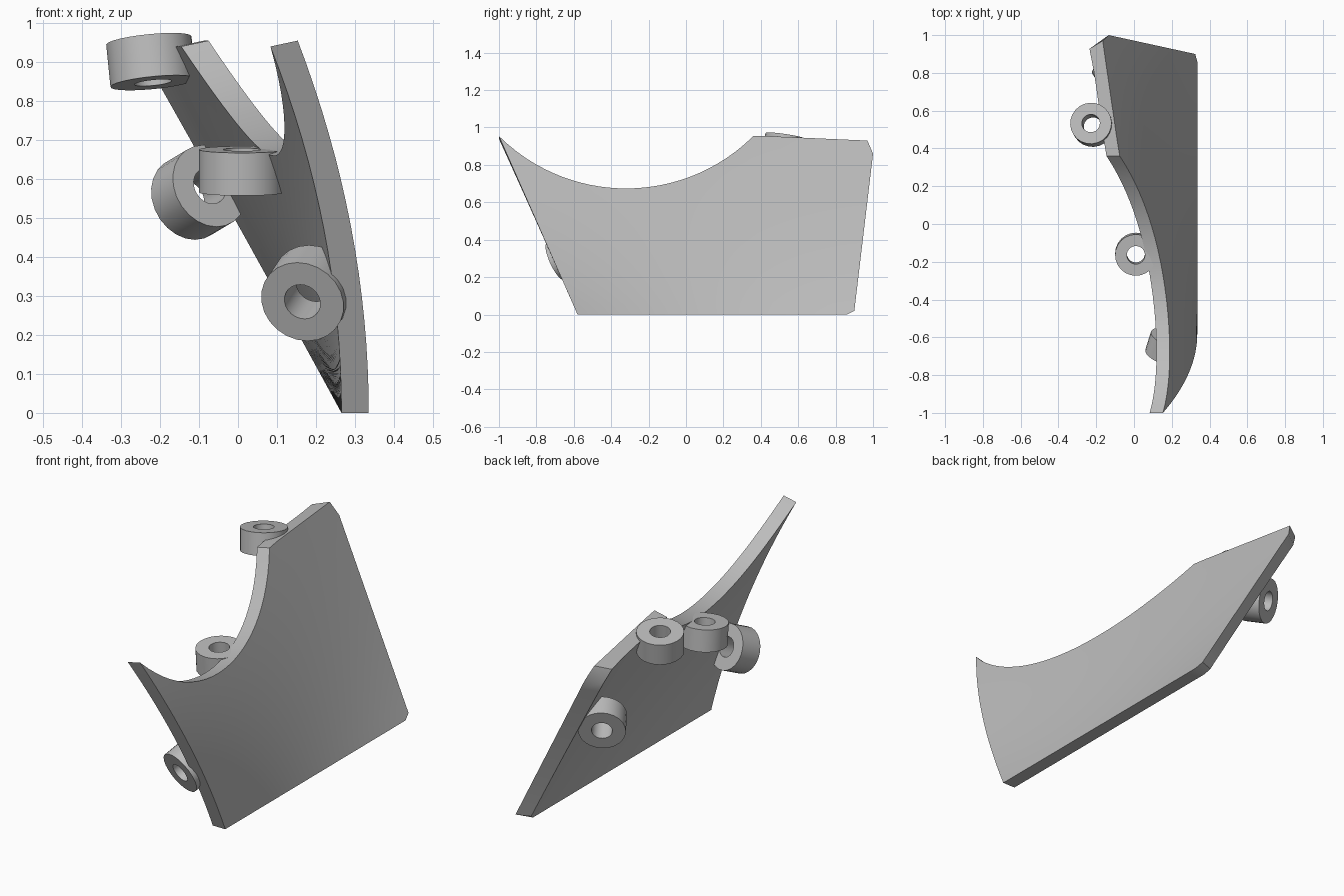
import bpy, bmesh, math
from mathutils import Vector

cube = bpy.data.objects.get("Cube")
if cube:
    bpy.data.objects.remove(cube, do_unlink=True)

grey = bpy.data.materials.new("plain grey")
grey.use_nodes = True
GREY = (0.5, 0.5, 0.5, 1)
grey.diffuse_color = GREY
grey.node_tree.nodes["Principled BSDF"].inputs["Base Color"].default_value = GREY


def finish(bm, name):
    bmesh.ops.recalc_face_normals(bm, faces=bm.faces)
    mesh = bpy.data.meshes.new(name)
    bm.to_mesh(mesh)
    bm.free()
    mesh.materials.append(grey)
    obj = bpy.data.objects.new(name, mesh)
    bpy.context.collection.objects.link(obj)
    bpy.ops.object.select_all(action="DESELECT")
    obj.select_set(True)
    bpy.context.view_layer.objects.active = obj
    bpy.ops.object.shade_smooth_by_angle(angle=math.radians(30))
    return obj


def skin_x(y, z):
    """Outer skin: curved front edge blending to a straight back edge."""
    front_y, back_y = -0.58 - 0.44 * z, 0.9 + 0.115 * z
    t = (y - front_y) / (back_y - front_y)
    return (1 - t) * (0.335 - 0.2 * z * z) + t * (0.335 - 0.545 * z)


# Curved panel: columns run from the bottom edge to the scooped rim
def rim_z(y):
    return 1.64 - math.sqrt(0.966 ** 2 - (y + 0.32) ** 2)


ARC, FLAT, ROWS = 28, 8, 16
tops = [(-1 + 1.36 * i / ARC, rim_z(-1 + 1.36 * i / ARC)) for i in range(ARC + 1)]
tops += [(0.36 + 0.61 * i / FLAT, 0.957 - 0.027 * i / FLAT) for i in range(1, FLAT + 1)]
columns = [((-0.58 + 1.44 * (y + 1) / 1.97, 0.0), (y, z)) for y, z in tops]
columns.append(((0.9, 0.02), (1.0, 0.86)))   # clipped back corners

bm = bmesh.new()
outer, inner = [], []
for low, high in columns:
    out_col, in_col = [], []
    for r in range(ROWS + 1):
        v = r / ROWS
        y = low[0] + (high[0] - low[0]) * v
        z = low[1] + (high[1] - low[1]) * v
        x = skin_x(y, z)
        back_slope = 0.05 * max(0, (y - 0.8) / 0.2)
        out_col.append(bm.verts.new((x, y, z)))
        in_col.append(bm.verts.new((x - 0.07, y - back_slope, z - 0.015 * v * v)))
    outer.append(out_col)
    inner.append(in_col)

last = len(columns) - 1
for c in range(last):
    for r in range(ROWS):
        for skin in (outer, inner):
            bm.faces.new((skin[c][r], skin[c + 1][r], skin[c + 1][r + 1], skin[c][r + 1]))
    for r in (0, ROWS):
        bm.faces.new((outer[c][r], outer[c + 1][r], inner[c + 1][r], inner[c][r]))
for c in (0, last):
    for r in range(ROWS):
        bm.faces.new((outer[c][r], outer[c][r + 1], inner[c][r + 1], inner[c][r]))
finish(bm, "curved_panel")


# Mounting rings on the inner side
def ring(name, centre, axis, length=0.11, radius=0.11, hole=0.048, sides=24):
    bm = bmesh.new()
    profile = [(radius, -1), (radius, 1), (hole, 1), (hole, -1)]
    turn = Vector(axis).to_track_quat("Z", "Y")
    loops = []
    for i in range(sides):
        a = math.tau * i / sides
        loops.append([bm.verts.new(Vector(centre) + turn @ Vector(
            (p * math.cos(a), p * math.sin(a), h * length / 2))) for p, h in profile])
    for i in range(sides):
        a, b = loops[i], loops[(i + 1) % sides]
        for k in range(4):
            n = (k + 1) % 4
            bm.faces.new((a[k], b[k], b[n], a[n]))
    finish(bm, name)


ring("upper_ring", (-0.223, 0.525, 0.90), (-0.1, 0.15, 1))
ring("rim_ring", (0.01, -0.16, 0.62), (0, -0.08, 1))
ring("back_ring", (-0.1, 0.81, 0.565), (0.5, -0.8, 0.3))
ring("front_ring", (0.18, -0.65, 0.307), (0.27, 0.86, 0.4))
